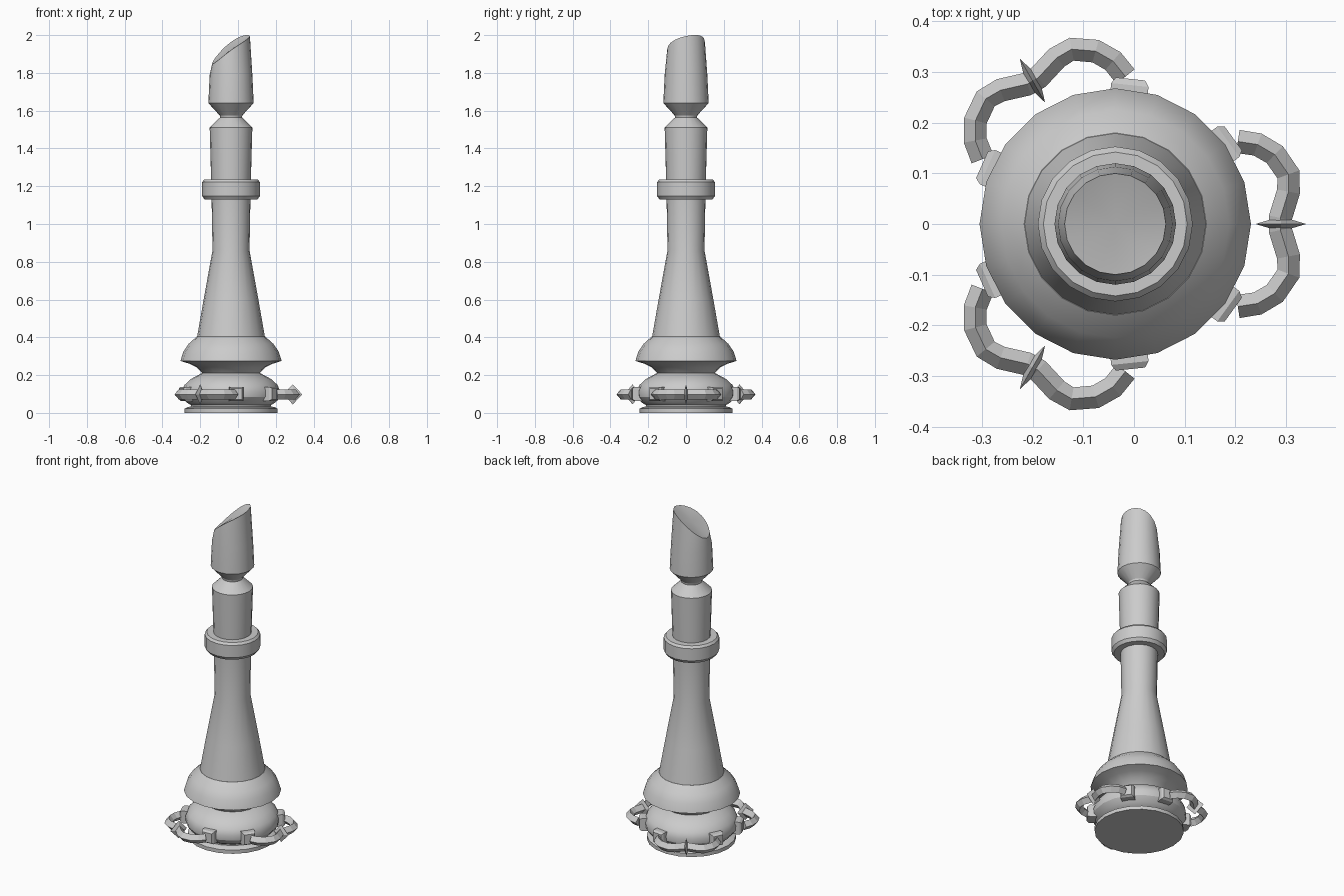
import bpy, bmesh
from math import cos, sin, pi, radians
from mathutils import Matrix, Vector

cube = bpy.data.objects.get("Cube")
if cube:
    bpy.data.objects.remove(cube)

AXIS = Vector((-0.037, 0, 0))
SIDES = 20
HANDLE_Z = 0.098

grey = bpy.data.materials.new("plain grey")
grey.use_nodes = True
grey.diffuse_color = (0.6, 0.6, 0.6, 1)
grey.node_tree.nodes["Principled BSDF"].inputs["Base Color"].default_value = (0.6, 0.6, 0.6, 1)


def finish(bm, name, turn=0, smooth=None):
    """Turn a bmesh into an object standing on the shared axis."""
    bmesh.ops.recalc_face_normals(bm, faces=bm.faces)
    mesh = bpy.data.meshes.new(name)
    bm.to_mesh(mesh)
    bm.free()
    mesh.materials.append(grey)
    obj = bpy.data.objects.new(name, mesh)
    bpy.context.collection.objects.link(obj)
    obj.matrix_world = Matrix.Translation(AXIS) @ Matrix.Rotation(turn, 4, 'Z')
    if smooth:
        bpy.ops.object.select_all(action='DESELECT')
        obj.select_set(True)
        bpy.context.view_layer.objects.active = obj
        bpy.ops.object.shade_smooth_by_angle(angle=radians(smooth))
    return obj


def bridge(bm, rings):
    """Skin successive rings of vertices with quads."""
    for a, b in zip(rings, rings[1:]):
        n = len(a)
        for i in range(n):
            j = (i + 1) % n
            bm.faces.new((a[i], a[j], b[j], b[i]))


def turned(name, profile, slanted=False):
    """Lathe a closed solid from (radius, height) pairs."""
    bm = bmesh.new()
    rings = []
    for k, (r, z) in enumerate(profile):
        ring = []
        for i in range(SIDES):
            a = 2 * pi * i / SIDES
            h = z
            if slanted and k == len(profile) - 1:
                h += 0.073 * cos(a) + 0.022 * sin(a) - 0.01 * cos(2 * a)
            ring.append(bm.verts.new((r * cos(a), r * sin(a), h)))
        rings.append(ring)
    bridge(bm, rings)
    bm.faces.new(rings[0])
    if slanted:
        hub = bm.verts.new((0, 0, profile[-1][1] - 0.005))
        for i in range(SIDES):
            bm.faces.new((rings[-1][i], rings[-1][(i + 1) % SIDES], hub))
    else:
        bm.faces.new(rings[-1])
    return finish(bm, name, smooth=30)


# Turned body, from the foot to the slanted tip
turned("foot", [(0.246, 0), (0.246, 0.022), (0.232, 0.03), (0.212, 0.034), (0.212, 0.05)])
turned("base_bulge", [(0.21, 0.04), (0.235, 0.055), (0.257, 0.085), (0.26, 0.115),
                      (0.247, 0.147), (0.215, 0.178), (0.15, 0.213)])
turned("lower_flange", [(0.15, 0.208), (0.18, 0.24), (0.22, 0.26), (0.268, 0.275),
                        (0.252, 0.325), (0.225, 0.365), (0.18, 0.405)])
turned("tapered_stem", [(0.18, 0.4), (0.145, 0.6), (0.098, 0.86), (0.103, 1.14)])
turned("collar", [(0.14, 1.13), (0.153, 1.148), (0.153, 1.222), (0.142, 1.235)])
turned("upper_stem", [(0.105, 1.225), (0.113, 1.51), (0.057, 1.565)])
turned("tip", [(0.057, 1.56), (0.06, 1.575), (0.12, 1.64), (0.113, 1.79), (0.1, 1.932)],
       slanted=True)

# Half of a handle's centre line, as (outward, sideways)
half = [(0.242, 0.163), (0.281, 0.157), (0.315, 0.137), (0.342, 0.098),
        (0.342, 0.064), (0.326, 0.012)]
path = [Vector((x, y, HANDLE_Z)) for x, y in half]
path += [Vector((p.x, -p.y, p.z)) for p in reversed(path)]
UP = Vector((0, 0, 1))


def handle(name, turn):
    """Sweep a diamond section along the handle path."""
    bm = bmesh.new()
    rings = []
    for i, p in enumerate(path):
        along = (path[min(i + 1, len(path) - 1)] - path[max(i - 1, 0)]).normalized()
        out = along.cross(UP)
        rings.append([bm.verts.new(p + o) for o in
                      (out * 0.023, UP * 0.027, out * -0.023, UP * -0.027)])
    bridge(bm, rings)
    bm.faces.new(rings[0])
    bm.faces.new(rings[-1])
    finish(bm, name, turn)


def spike(name, turn):
    """Pointed eight-sided stud at the middle of a handle."""
    bm = bmesh.new()
    c = Vector((0.327, 0, HANDLE_Z))
    waist = [bm.verts.new(c + Vector(o)) for o in
             ((0, 0.015, 0), (0, 0, 0.053), (0, -0.015, 0), (0, 0, -0.053))]
    for s in (-1, 1):
        point = bm.verts.new(c + Vector((s * 0.05, 0, 0)))
        for i in range(4):
            bm.faces.new((waist[i], waist[(i + 1) % 4], point))
    finish(bm, name, turn)


def pad(name, turn):
    """Square mounting plate with a bevelled outer face."""
    bm = bmesh.new()
    rings = []
    for x, h in ((0.235, 0.037), (0.276, 0.037), (0.288, 0.029)):
        rings.append([bm.verts.new((x, y * h, HANDLE_Z + 0.003 + z * h))
                      for y, z in ((-1, -1), (1, -1), (1, 1), (-1, 1))])
    bridge(bm, rings)
    bm.faces.new(rings[0])
    bm.faces.new(rings[-1])
    finish(bm, name, turn)


# Three handles around the base
for n in range(3):
    turn = 2 * pi * n / 3
    handle(f"handle_{n + 1}", turn)
    spike(f"handle_spike_{n + 1}", turn)
    for side, sign in (("a", 1), ("b", -1)):
        pad(f"handle_pad_{n + 1}{side}", turn + sign * radians(36))
